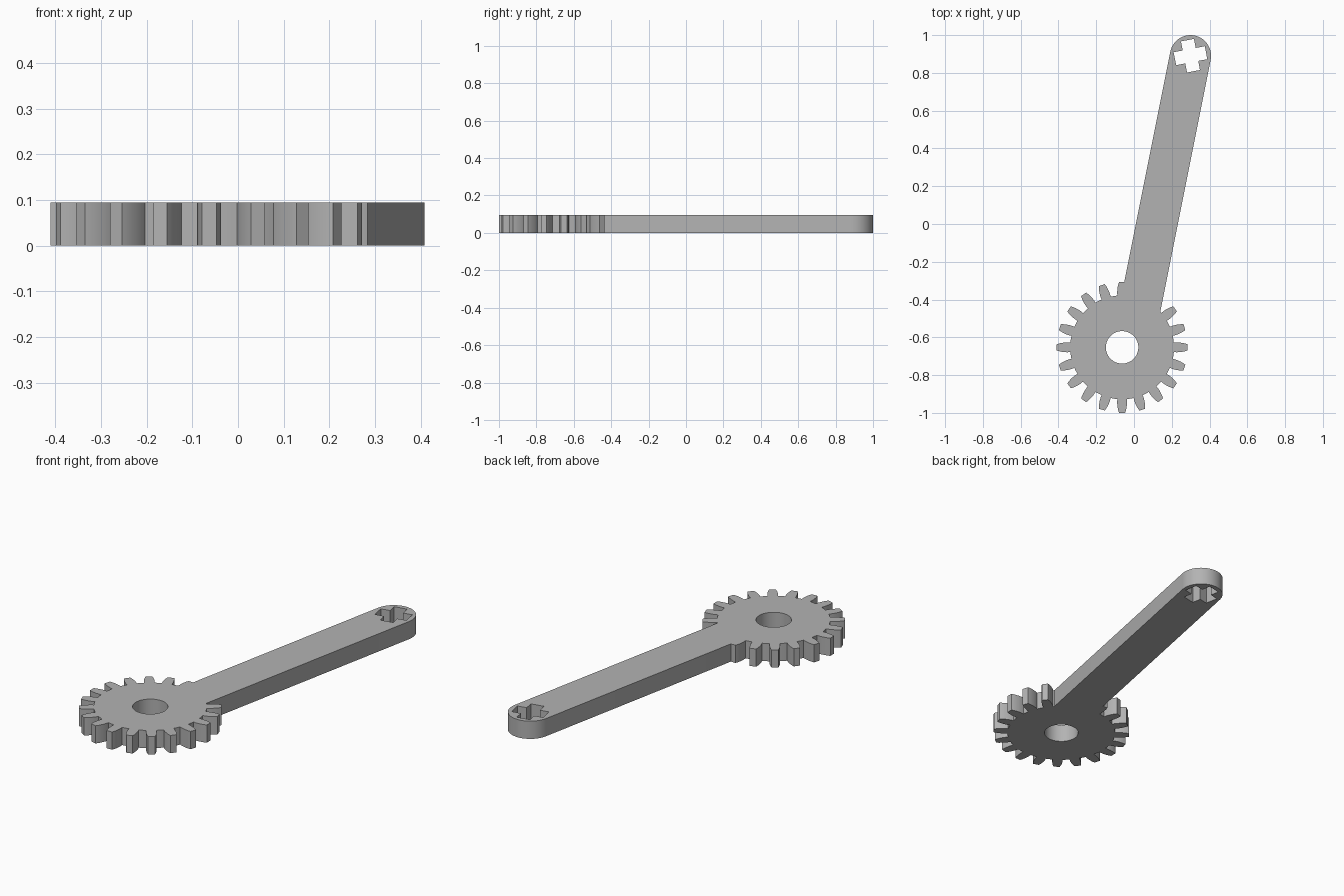
import bpy, bmesh, math
from mathutils import Vector, Matrix

if "Cube" in bpy.data.objects:
    bpy.data.objects.remove(bpy.data.objects["Cube"], do_unlink=True)

THICK = 0.095
GEAR = Vector((-0.063, -0.653))
ARM_END = Vector((0.299, 0.891))
ARM_R = 0.109
TEETH = 20

grey = bpy.data.materials.new("plain grey")
grey.use_nodes = True
colour = (0.45, 0.45, 0.45, 1)
grey.diffuse_color = colour
grey.node_tree.nodes["Principled BSDF"].inputs["Base Color"].default_value = colour


def polar(r, a):
    return Vector((r * math.cos(a), r * math.sin(a)))


def plate(name, outline, z0=0.0, z1=THICK):
    """Extrude a counter-clockwise outline into a solid plate."""
    bm = bmesh.new()
    face = bm.faces.new([bm.verts.new((p.x, p.y, z0)) for p in outline])
    top = bmesh.ops.extrude_face_region(bm, geom=[face])["geom"]
    verts = [v for v in top if isinstance(v, bmesh.types.BMVert)]
    bmesh.ops.translate(bm, vec=(0, 0, z1 - z0), verts=verts)
    bmesh.ops.recalc_face_normals(bm, faces=bm.faces)
    mesh = bpy.data.meshes.new(name)
    bm.to_mesh(mesh)
    bm.free()
    mesh.materials.append(grey)
    obj = bpy.data.objects.new(name, mesh)
    bpy.context.collection.objects.link(obj)
    return obj


def combine(target, other, operation):
    """Apply a boolean and remove the helper."""
    mod = target.modifiers.new("combine", 'BOOLEAN')
    mod.operation, mod.object, mod.solver = operation, other, 'EXACT'
    bpy.context.view_layer.objects.active = target
    bpy.ops.object.modifier_apply(modifier=mod.name)
    bpy.data.objects.remove(other, do_unlink=True)


# Gear: curved tooth flank as (radius, half width), then a root arc
flank = [(0.275, 0.025), (0.29, 0.0262), (0.305, 0.0255),
         (0.32, 0.0235), (0.335, 0.0202), (0.347, 0.016)]
outline = []
for i in range(TEETH):
    a = math.tau * i / TEETH
    outline += [GEAR + polar(r, a - w / r) for r, w in flank]
    outline += [GEAR + polar(r, a + w / r) for r, w in reversed(flank)]
    base = flank[0][1] / flank[0][0]
    gap = math.tau / TEETH - 2 * base
    outline += [GEAR + polar(flank[0][0], a + base + gap * k / 3) for k in (1, 2)]
lever = plate("gear_lever", outline)

# Arm: straight bar with a rounded far end
lean = math.radians(78.7)
along, side = polar(1, lean), polar(ARM_R, lean - math.pi / 2)
start = ARM_END - along * 1.43
outline = [start - side, start + side]
outline += [ARM_END + polar(ARM_R, lean - math.pi / 2 + math.pi * k / 24) for k in range(25)]
combine(lever, plate("arm", outline), 'UNION')

# Round bore through the gear
bore = [GEAR + polar(0.086, math.tau * k / 64) for k in range(64)]
combine(lever, plate("bore_cutter", bore, -0.1, 0.2), 'DIFFERENCE')

# Cross shaped axle hole at the far end of the arm
L, W = 0.084, 0.035
quarter = [Vector((L, -W)), Vector((L, W)), Vector((W, W))]
cross = []
for i in range(4):
    turn = Matrix.Rotation(math.radians(11) + i * math.pi / 2, 2)
    cross += [ARM_END + turn @ p for p in quarter]
combine(lever, plate("cross_cutter", cross, -0.1, 0.2), 'DIFFERENCE')

# Smooth the round walls, keep the edges crisp
bpy.ops.object.select_all(action='DESELECT')
lever.select_set(True)
bpy.context.view_layer.objects.active = lever
bpy.ops.object.shade_smooth_by_angle(angle=math.radians(25))
